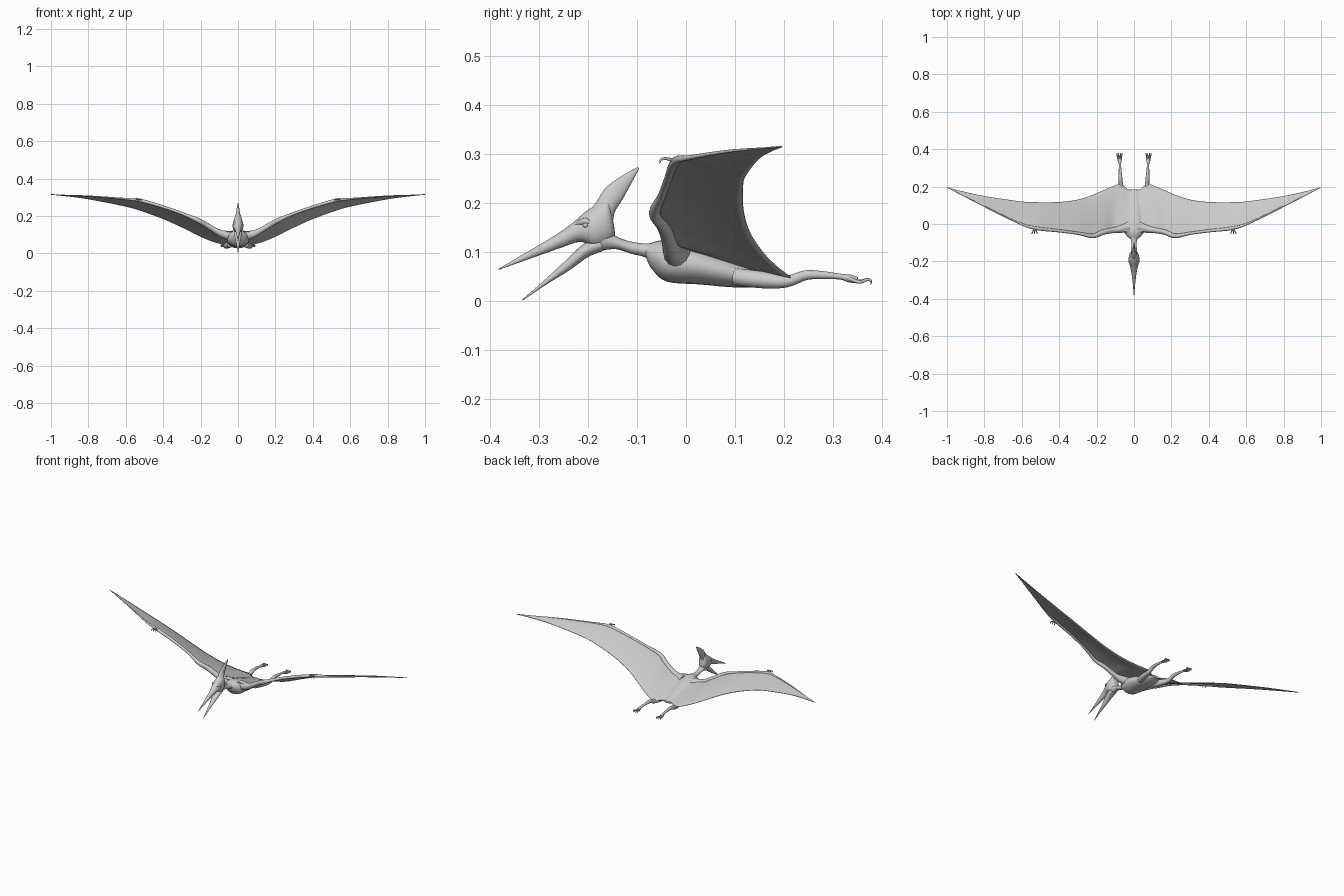
import bpy, bmesh, math
from mathutils import Vector

skin = bpy.data.materials.new("grey_skin")
skin.diffuse_color = (0.6, 0.6, 0.6, 1)


def smooth_rows(rows, n=4):
    """Catmull-Rom refinement of rows of numbers."""
    out = []
    for i in range(len(rows) - 1):
        q = [Vector(rows[max(0, min(len(rows) - 1, i + k))]) for k in (-1, 0, 1, 2)]
        for s in range(n):
            t = s / n
            out.append(0.5 * (2 * q[1] + (q[2] - q[0]) * t
                       + (2 * q[0] - 5 * q[1] + 4 * q[2] - q[3]) * t * t
                       + (3 * q[1] - q[0] - 3 * q[2] + q[3]) * t ** 3))
    return out + [Vector(rows[-1])]


def finish(name, bm, mirror=False):
    bmesh.ops.recalc_face_normals(bm, faces=bm.faces)
    me = bpy.data.meshes.new(name)
    bm.to_mesh(me)
    bm.free()
    me.materials.append(skin)
    ob = bpy.data.objects.new(name, me)
    bpy.context.collection.objects.link(ob)
    if mirror:
        ob.modifiers.new("mirror", 'MIRROR').use_clip = False
    bpy.context.view_layer.objects.active = ob
    ob.select_set(True)
    bpy.ops.object.shade_smooth_by_angle(angle=math.radians(50))
    ob.select_set(False)
    return ob


def skin_rings(bm, rings):
    vs = [[bm.verts.new(p) for p in r] for r in rings]
    for a, b in zip(vs, vs[1:]):
        for i in range(len(a)):
            j = (i + 1) % len(a)
            bm.faces.new((a[i], a[j], b[j], b[i]))
    bm.faces.new(vs[0])
    bm.faces.new(vs[-1][::-1])


def loft(name, rows, seg=20):
    """Central part: each row is top y, top z, bottom y, bottom z, half width."""
    bm = bmesh.new()
    rings = []
    for yt, zt, yb, zb, w in smooth_rows(rows):
        ring = []
        for i in range(seg):
            a = 2 * math.pi * i / seg
            k = (1 + math.cos(a)) / 2
            ring.append((max(w, 0.0005) * math.sin(a), yb + (yt - yb) * k, zb + (zt - zb) * k))
        rings.append(ring)
    skin_rings(bm, rings)
    return finish(name, bm)


def add_tube(bm, rows, seg=12):
    """Round limb: each row is x, y, z, radius."""
    pts = smooth_rows(rows)
    rings = []
    for i, p in enumerate(pts):
        d = (pts[min(i + 1, len(pts) - 1)] - pts[max(i - 1, 0)]).to_3d().normalized()
        u = d.cross(Vector((0, 0, 1))).normalized()
        v = u.cross(d)
        r = max(p[3], 0.0004)
        rings.append([p.to_3d() + r * (math.cos(t) * u + math.sin(t) * v)
                      for t in (2 * math.pi * k / seg for k in range(seg))])
    skin_rings(bm, rings)


def limb(name, *tubes, seg=12):
    bm = bmesh.new()
    for rows in tubes:
        add_tube(bm, rows, seg)
    return finish(name, bm, mirror=True)


# torso and neck
loft("torso", [
    (-0.085, 0.112, -0.080, 0.085, 0.016), (-0.062, 0.122, -0.070, 0.066, 0.036),
    (-0.030, 0.124, -0.040, 0.040, 0.056), (0.03, 0.108, 0.03, 0.034, 0.060),
    (0.10, 0.083, 0.10, 0.028, 0.050), (0.15, 0.064, 0.15, 0.030, 0.040),
    (0.185, 0.052, 0.185, 0.040, 0.022)])
loft("neck", [
    (-0.165, 0.150, -0.178, 0.103, 0.020), (-0.138, 0.130, -0.142, 0.106, 0.016),
    (-0.105, 0.120, -0.110, 0.096, 0.014), (-0.080, 0.118, -0.085, 0.090, 0.017),
    (-0.045, 0.120, -0.050, 0.070, 0.032)])

# head: beak, skull and backswept crest
loft("upper_beak_and_skull", [
    (-0.383, 0.066, -0.382, 0.064, 0.001), (-0.320, 0.103, -0.312, 0.089, 0.007),
    (-0.265, 0.136, -0.255, 0.109, 0.014), (-0.230, 0.161, -0.215, 0.121, 0.022),
    (-0.205, 0.183, -0.180, 0.108, 0.029), (-0.180, 0.200, -0.147, 0.128, 0.025),
    (-0.165, 0.222, -0.149, 0.165, 0.016)])
loft("crest", [
    (-0.210, 0.172, -0.150, 0.148, 0.022), (-0.187, 0.197, -0.146, 0.180, 0.015),
    (-0.165, 0.230, -0.130, 0.207, 0.010), (-0.134, 0.254, -0.113, 0.238, 0.006),
    (-0.098, 0.274, -0.096, 0.270, 0.001)])
loft("lower_jaw", [
    (-0.335, 0.003, -0.334, 0.001, 0.001), (-0.297, 0.036, -0.285, 0.034, 0.006),
    (-0.252, 0.077, -0.238, 0.063, 0.013), (-0.210, 0.116, -0.200, 0.090, 0.021),
    (-0.178, 0.128, -0.168, 0.103, 0.021)])
limb("brow", [(0.012, -0.225, 0.157, 0.003), (0.021, -0.207, 0.163, 0.007),
              (0.021, -0.190, 0.158, 0.003)])
bm = bmesh.new()
bmesh.ops.create_icosphere(bm, subdivisions=2, radius=0.006)
bmesh.ops.translate(bm, verts=bm.verts, vec=(0.023, -0.205, 0.155))
finish("eye", bm, mirror=True)

# wing membrane: x, leading y, leading z, trailing y, trailing z
stations = smooth_rows([
    (0, -0.045, 0.120, 0.180, 0.050), (0.035, -0.045, 0.120, 0.187, 0.049),
    (0.07, -0.035, 0.117, 0.213, 0.047), (0.11, -0.037, 0.122, 0.203, 0.056),
    (0.16, -0.045, 0.150, 0.182, 0.073), (0.22, -0.066, 0.182, 0.156, 0.100),
    (0.30, -0.053, 0.216, 0.130, 0.140), (0.40, -0.040, 0.251, 0.117, 0.185),
    (0.53, -0.025, 0.287, 0.116, 0.232), (0.62, 0.004, 0.294, 0.122, 0.256),
    (0.80, 0.092, 0.307, 0.149, 0.291), (0.92, 0.154, 0.312, 0.175, 0.307),
    (1.0, 0.194, 0.316, 0.196, 0.315)])
bm = bmesh.new()
CH = 12
grid = []
for x, ly, lz, ty, tz in stations:
    row = []
    for k in range(CH + 1):
        t = k / CH
        billow = 0.10 * (ty - ly) * t * (1 - t) * min(1, x / 0.2)
        row.append(bm.verts.new((x, ly + (ty - ly) * t, lz + (tz - lz) * t + billow)))
    grid.append(row)
for a, b in zip(grid, grid[1:]):
    for k in range(CH):
        bm.faces.new((a[k], b[k], b[k + 1], a[k + 1]))
wing = finish("wing_membrane", bm, mirror=True)
sol = wing.modifiers.new("thickness", 'SOLIDIFY')
sol.thickness = 0.003
sol.offset = 0

# arm bones along the leading edge
limb("wing_arm", [
    (0.03, -0.015, 0.092, 0.030), (0.08, -0.028, 0.103, 0.020), (0.12, -0.035, 0.122, 0.015),
    (0.17, -0.045, 0.152, 0.014), (0.22, -0.064, 0.180, 0.012), (0.30, -0.050, 0.214, 0.008),
    (0.40, -0.037, 0.249, 0.008), (0.53, -0.022, 0.285, 0.009), (0.62, 0.007, 0.293, 0.005),
    (0.80, 0.094, 0.307, 0.003), (1.0, 0.195, 0.315, 0.0006)])

# three hooked fingers at the wrist
limb("wing_fingers", *[
    [(0.53, -0.022, 0.286, 0.004), (0.53 + dx, -0.040, 0.291, 0.003),
     (0.53 + dx * 1.4, -0.051, 0.289, 0.0025), (0.53 + dx * 1.5, -0.054, 0.280, 0.0005)]
    for dx in (-0.009, 0.001, 0.011)], seg=8)

# hind legs and feet
limb("hind_leg", [
    (0.040, 0.10, 0.050, 0.018), (0.058, 0.16, 0.043, 0.017), (0.069, 0.205, 0.040, 0.012),
    (0.072, 0.245, 0.053, 0.010), (0.074, 0.280, 0.053, 0.008), (0.075, 0.315, 0.050, 0.006),
    (0.076, 0.335, 0.046, 0.008), (0.077, 0.350, 0.043, 0.006)])
limb("toes", *[
    [(0.076 + dx * 0.5, 0.330, 0.047, 0.004), (0.077 + dx, 0.354, 0.041 - abs(dx) * 0.2, 0.0035),
     (0.077 + dx * 1.3, 0.370, 0.044, 0.003), (0.077 + dx * 1.35, 0.378, 0.041, 0.0022),
     (0.077 + dx * 1.35, 0.377, 0.033, 0.0005)]
    for dx in (-0.009, -0.003, 0.004, 0.010)], seg=8)
